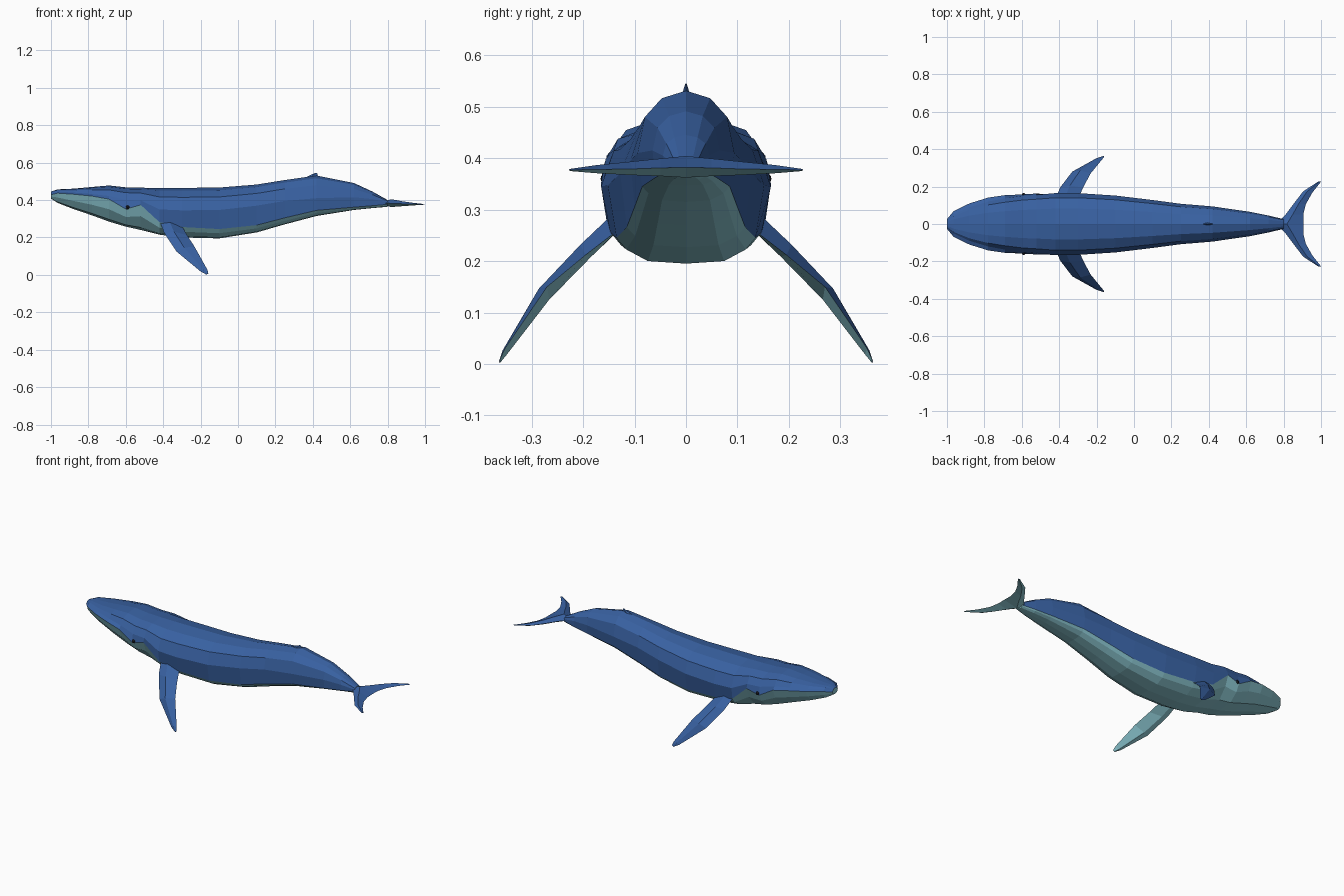
import bpy, bmesh
from mathutils import Vector

if "Cube" in bpy.data.objects:
    bpy.data.objects.remove(bpy.data.objects["Cube"])


def material(name, rgb):
    m = bpy.data.materials.new(name)
    m.diffuse_color = (*rgb, 1)
    m.use_nodes = True
    m.node_tree.nodes["Principled BSDF"].inputs["Base Color"].default_value = m.diffuse_color
    return m


BLUE = material("blue_skin", (0.04, 0.12, 0.36))
TEAL = material("pale_belly", (0.26, 0.57, 0.64))
BLACK = material("eye_black", (0.01, 0.01, 0.015))


def loft(name, rings, is_belly, mirror=False):
    """Skin a list of closed rings, cap both ends, colour by is_belly(face, column)."""
    bm = bmesh.new()
    vs = [[bm.verts.new(p) for p in ring] for ring in rings]
    n = len(rings[0])
    columns = {}
    for a, b in zip(vs, vs[1:]):
        for i in range(n):
            f = bm.faces.new((a[i], a[(i + 1) % n], b[(i + 1) % n], b[i]))
            columns[f] = i
    for end in (vs[0], vs[-1]):
        columns[bm.faces.new(end)] = n // 2
    bmesh.ops.recalc_face_normals(bm, faces=bm.faces)
    for f, i in columns.items():
        f.material_index = int(is_belly(f, i))
    mesh = bpy.data.meshes.new(name)
    bm.to_mesh(mesh)
    bm.free()
    mesh.materials.append(BLUE)
    mesh.materials.append(TEAL)
    ob = bpy.data.objects.new(name, mesh)
    bpy.context.collection.objects.link(ob)
    if mirror:
        ob.modifiers.new("mirror", 'MIRROR').use_axis = (False, True, False)
    return ob


def blade(name, stations, normal, mirror=True, two_tone=True):
    """Diamond-section fin from (leading point, trailing point, half thickness)."""
    up = Vector(normal).normalized()
    rings = []
    for lead, trail, t in stations:
        a, b = Vector(lead), Vector(trail)
        mid = a.lerp(b, 0.4)
        rings.append([a, mid + up * t, b, mid - up * t])
    return loft(name, rings, lambda f, i: two_tone and f.normal.dot(up) < 0, mirror)


# Body: x, top z, widest back z and half width, colour seam z and half width, bottom z
STATIONS = [
    (-1.00, .445, .437, .018, .428, .026, .408),
    (-.965, .457, .445, .050, .437, .068, .385),
    (-.88, .461, .440, .090, .431, .110, .352),
    (-.78, .470, .432, .120, .421, .141, .318),
    (-.69, .478, .422, .137, .405, .154, .285),
    (-.60, .468, .400, .150, .352, .158, .258),
    (-.52, .466, .398, .156, .374, .163, .240),
    (-.42, .465, .350, .165, .282, .155, .215),
    (-.30, .465, .345, .165, .256, .147, .200),
    (-.10, .467, .347, .152, .245, .135, .195),
    (.10, .483, .370, .128, .266, .115, .227),
    (.25, .507, .395, .108, .305, .100, .270),
    (.42, .531, .410, .094, .345, .085, .315),
    (.62, .491, .415, .065, .362, .060, .347),
    (.72, .445, .405, .045, .370, .044, .357),
    (.80, .400, .388, .026, .377, .026, .364),
]


def body_ring(x, zt, zm, wm, zs, ws, zb):
    back, belly = zt - zm, zs - zb
    half = [(.5 * wm, zt - .12 * back), (.85 * wm, zt - .42 * back), (wm, zm), (ws, zs),
            (.86 * ws, zs - .45 * belly), (.55 * ws, zb + .1 * belly)]
    return ([(x, 0, zt)] + [(x, y, z) for y, z in half] + [(x, 0, zb)]
            + [(x, -y, z) for y, z in reversed(half)])


loft("body", [body_ring(*s) for s in STATIONS], lambda f, i: 4 <= i <= 9)

# Flippers
blade("flippers", [
    ((-.42, .135, .290), (-.30, .130, .262), .016),
    ((-.395, .195, .225), (-.272, .195, .212), .016),
    ((-.33, .280, .126), (-.232, .270, .150), .015),
    ((-.20, .352, .018), (-.165, .352, .030), .006),
    ((-.17, .362, .002), (-.158, .362, .008), .002),
], (.06, .2, .21))

# Tail flukes
blade("tail_flukes", [
    ((.76, 0, .384), (.905, 0, .382), .021),
    ((.81, .05, .383), (.905, .05, .381), .017),
    ((.855, .11, .381), (.918, .105, .379), .013),
    ((.905, .175, .379), (.955, .17, .378), .008),
    ((.985, .227, .377), (1.0, .226, .377), .002),
], (0, 0, 1))

# Dorsal fin
blade("dorsal_fin", [
    ((.34, 0, .510), (.435, 0, .515), .010),
    ((.385, 0, .533), (.425, 0, .533), .005),
    ((.413, 0, .545), (.423, 0, .545), .001),
], (0, 1, 0), mirror=False, two_tone=False)

# Eyes
for side, label in ((1, "left"), (-1, "right")):
    bpy.ops.mesh.primitive_uv_sphere_add(segments=8, ring_count=6, radius=.011,
                                         location=(-.59, side * .155, .36))
    eye = bpy.context.object
    eye.name = label + "_eye"
    eye.data.materials.append(BLACK)
